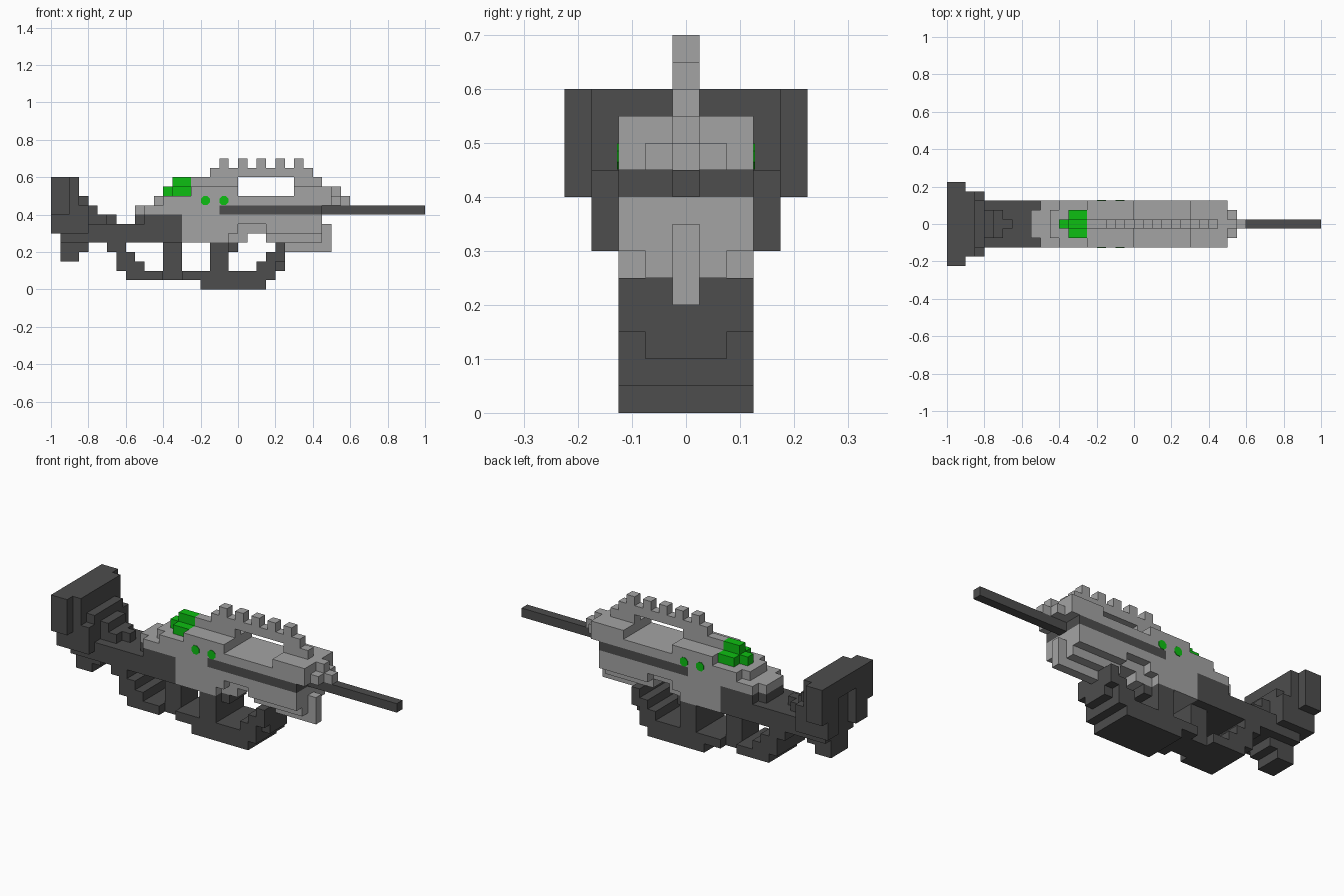
import bpy, bmesh, math
from mathutils import Matrix, Vector

if "Cube" in bpy.data.objects:
    bpy.data.objects.remove(bpy.data.objects["Cube"])

U = 0.05  # block size


def material(name, rgb):
    m = bpy.data.materials.new(name)
    m.use_nodes = True
    col = (*rgb, 1)
    m.diffuse_color = col
    m.node_tree.nodes["Principled BSDF"].inputs["Base Color"].default_value = col
    return m


light = material("light grey", (0.37, 0.37, 0.37))
dark = material("dark grey", (0.075, 0.075, 0.075))
green = material("green", (0.004, 0.52, 0.006))


def finish(name, bm, mat):
    me = bpy.data.meshes.new(name)
    bm.to_mesh(me)
    bm.free()
    me.materials.append(mat)
    ob = bpy.data.objects.new(name, me)
    bpy.context.collection.objects.link(ob)
    return ob


def blocks(name, mat, *boxes):
    """Boxes as (x0, x1, half width, z0, z1), or with an inner half width
    as a sixth value to make a mirrored pair, all in block units."""
    bm = bmesh.new()
    for x0, x1, w, z0, z1, *inner in boxes:
        spans = [(inner[0], w), (-w, -inner[0])] if inner else [(-w, w)]
        for y0, y1 in spans:
            mid = Vector((x0 + x1, y0 + y1, z0 + z1)) * U / 2
            size = Matrix.Diagonal((U * (x1 - x0), U * (y1 - y0), U * (z1 - z0), 1))
            bmesh.ops.create_cube(bm, size=1, matrix=Matrix.Translation(mid) @ size)
    return finish(name, bm, mat)


# Shoulder stock, with a recess in its rear face
blocks("butt_plate", dark,
       (-20, -18, 4.5, 8, 12, 1.5), (-20, -18, 3.5, 6, 8, 1.5),
       (-20, -18, 1.5, 10, 12), (-19, -18, 1.5, 6, 10))
blocks("stock", dark,
       (-18, -17, 3.5, 6, 12), (-17, -16, 3.5, 6, 9), (-17, -16, 2.5, 9, 10),
       (-19, -6, 2.5, 5, 7), (-16, -15, 1.5, 7, 9), (-15, -14, 1.5, 7, 8),
       (-14, -13, 0.5, 7, 8), (-11, -10, 1.5, 7, 8), (-10, -6, 2.5, 7, 8))
blocks("stock_heel", dark, (-19, -17, 1.5, 3, 5), (-17, -16, 1.5, 4, 5))

# Lower guard
blocks("rear_guard", dark,
       (-14, -12, 2.5, 4, 5), (-13, -11, 2.5, 3, 4),
       (-13, -10, 2.5, 2, 3), (-12, -8, 2.5, 1, 2))
blocks("rear_strut", dark, (-8, -6, 1.5, 1, 5))
blocks("guard_bowl", dark,
       (-4, 3, 2.5, 0, 1), (-6, 4, 2.5, 1, 2), (2, 4, 2.5, 2, 3),
       (4, 5, 1.5, 2, 3), (3, 5, 2.5, 3, 4), (4, 5, 2.5, 4, 5))
blocks("grip", dark, (-3, -1, 2.5, 2, 5), (-1, 0, 1.5, 4, 5))

# Receiver, arched below
blocks("lower_receiver", light,
       (-6, -1, 2.5, 5, 8), (-1, 4, 2.5, 7, 8), (-1, 0, 2.5, 6, 7),
       (3, 4, 2.5, 6, 7), (-1, 1, 1.5, 5, 7), (1, 3, 1.5, 6, 7),
       (3, 9, 1.5, 5, 7), (4, 9, 2.5, 6, 8))
blocks("lower_spine", light, (5, 10, 0.5, 4, 5), (9, 10, 0.5, 5, 7))
blocks("upper_receiver", light,
       (-11, -10, 1.5, 8, 9), (-10, -2, 2.5, 8, 9),
       (-9, -8, 1.5, 9, 10), (-8, 10, 2.5, 9, 10),
       (-5, 0, 2.5, 10, 11), (6, 10, 2.5, 10, 11))
blocks("nose", light, (10, 11, 1.5, 9, 10), (10, 11, 0.5, 10, 11), (11, 12, 0.5, 9, 10))

# Top rail on two posts, with evenly spaced teeth
blocks("top_rail", light,
       (-5, 0, 0.5, 11, 12), (6, 9, 0.5, 11, 12), (-3, 8, 0.5, 12, 13),
       *[(x, x + 1, 0.5, 13, 14) for x in range(-2, 7, 2)])

# Barrel and the slide it passes through
blocks("slide", dark, (-2, 9, 2.5, 8, 9))
blocks("barrel", dark, (9, 20, 0.5, 8, 9))

# Rear sight
blocks("rear_sight", green, (-7, -5, 1.5, 10, 11), (-7, -5, 0.5, 11, 12), (-8, -7, 0.5, 10, 11))

# Side lamps
bm = bmesh.new()
for x in (-3.5, -1.5):
    for side in (-1, 1):
        place = (Matrix.Translation(Vector((x, side * 2.5, 9.5)) * U)
                 @ Matrix.Rotation(math.pi / 2, 4, "X")
                 @ Matrix.Rotation(math.pi / 8, 4, "Z"))
        bmesh.ops.create_cone(bm, cap_ends=True, segments=8, radius1=0.026,
                              radius2=0.026, depth=0.006, matrix=place)
finish("side_lamps", bm, green)
